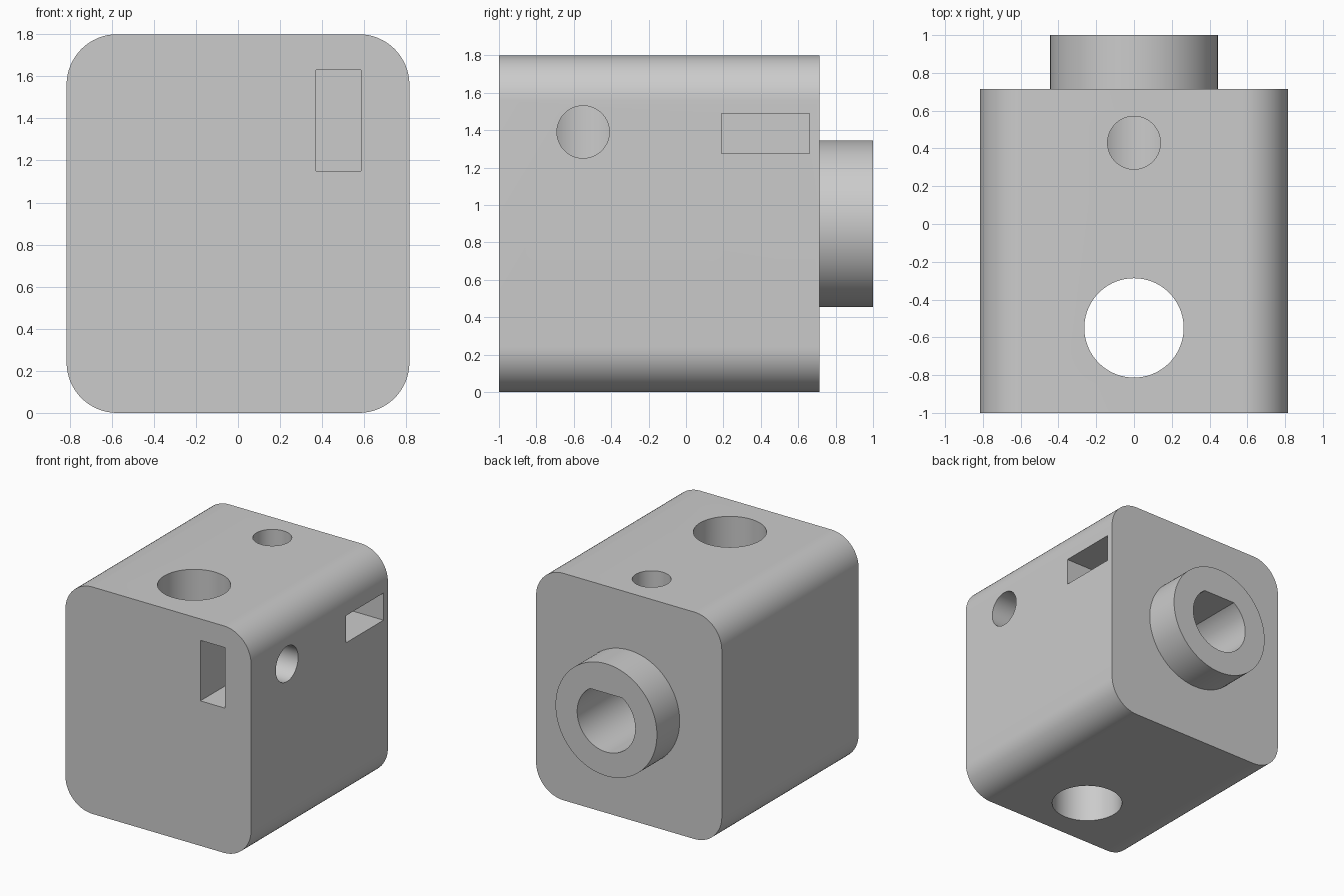
import bpy, math
from mathutils import Matrix

if "Cube" in bpy.data.objects:
    bpy.data.objects.remove(bpy.data.objects["Cube"], do_unlink=True)

grey = bpy.data.materials.new("light_grey")
grey.use_nodes = True
grey.diffuse_color = (0.6, 0.6, 0.6, 1)
grey.node_tree.nodes["Principled BSDF"].inputs["Base Color"].default_value = grey.diffuse_color

AXIS = {"X": Matrix.Rotation(math.pi / 2, 4, "Y"),
        "Y": Matrix.Rotation(math.pi / 2, 4, "X"),
        "Z": Matrix.Identity(4)}


def arc(cx, cz, r, start, end, steps):
    """Points along an arc, angles in degrees."""
    angles = [math.radians(start + (end - start) * i / steps) for i in range(steps + 1)]
    return [(cx + r * math.cos(a), cz + r * math.sin(a)) for a in angles]


def prism(name, outline, y0, y1):
    """Extrude an outline in the xz plane along y."""
    n = len(outline)
    verts = [(x, y, z) for y in (y0, y1) for x, z in outline]
    faces = [list(range(n)), list(range(2 * n - 1, n - 1, -1))]
    faces += [(i, i + n, (i + 1) % n + n, (i + 1) % n) for i in range(n)]
    mesh = bpy.data.meshes.new(name)
    mesh.from_pydata(verts, [], faces)
    mesh.materials.append(grey)
    obj = bpy.data.objects.new(name, mesh)
    bpy.context.collection.objects.link(obj)
    return obj


def cylinder(name, axis, centre, radius, length):
    bpy.ops.mesh.primitive_cylinder_add(vertices=96, radius=radius, depth=length)
    obj = bpy.context.object
    obj.name = name
    obj.data.transform(Matrix.Translation(centre) @ AXIS[axis])
    obj.data.materials.append(grey)
    return obj


def box(name, low, high):
    return prism(name, [(low[0], low[2]), (high[0], low[2]),
                        (high[0], high[2]), (low[0], high[2])], low[1], high[1])


def boolean(target, tool, operation):
    mod = target.modifiers.new(tool.name, "BOOLEAN")
    mod.operation, mod.solver, mod.object = operation, "EXACT", tool
    bpy.context.view_layer.objects.active = target
    bpy.ops.object.modifier_apply(modifier=mod.name)
    bpy.data.objects.remove(tool, do_unlink=True)


# Rounded block
W, H, R = 0.815, 1.8, 0.24
outline = []
for cx, cz, start in ((W - R, H - R, 0), (R - W, H - R, 90), (R - W, R, 180), (W - R, R, 270)):
    outline += arc(cx, cz, R, start, start + 90, 16)
block = prism("coupler_block", outline, -1, 0.715)

# Collar on the back
boolean(block, cylinder("collar", "Y", (0, 0.8, 0.9), 0.445, 0.4), "UNION")

# Shaft bore with a flat along its top
r, flat = 0.255, math.degrees(math.asin(0.83))
bore = prism("shaft_bore", arc(0, 0.9, r, 180 - flat, 360 + flat, 72), 0, 1.1)

# Rod hole, set screw holes and nut slots
cutters = [
    bore,
    cylinder("rod_hole", "Z", (0, -0.55, 0.9), 0.263, 2.2),
    cylinder("top_screw_hole", "Z", (0, 0.43, 1.45), 0.14, 1.1),
    cylinder("side_screw_hole", "X", (0.5, -0.55, 1.39), 0.14, 1.0),
    box("side_nut_slot", (-0.235, 0.19, 1.275), (1, 0.66, 1.49)),
    box("front_nut_slot", (0.37, -1.2, 1.15), (0.585, -0.31, 1.63)),
]
for cutter in cutters:
    boolean(block, cutter, "DIFFERENCE")

# Smooth the curves and keep the rims sharp
bpy.ops.object.select_all(action="DESELECT")
block.select_set(True)
bpy.context.view_layer.objects.active = block
bpy.ops.object.shade_smooth_by_angle(angle=math.radians(25))
